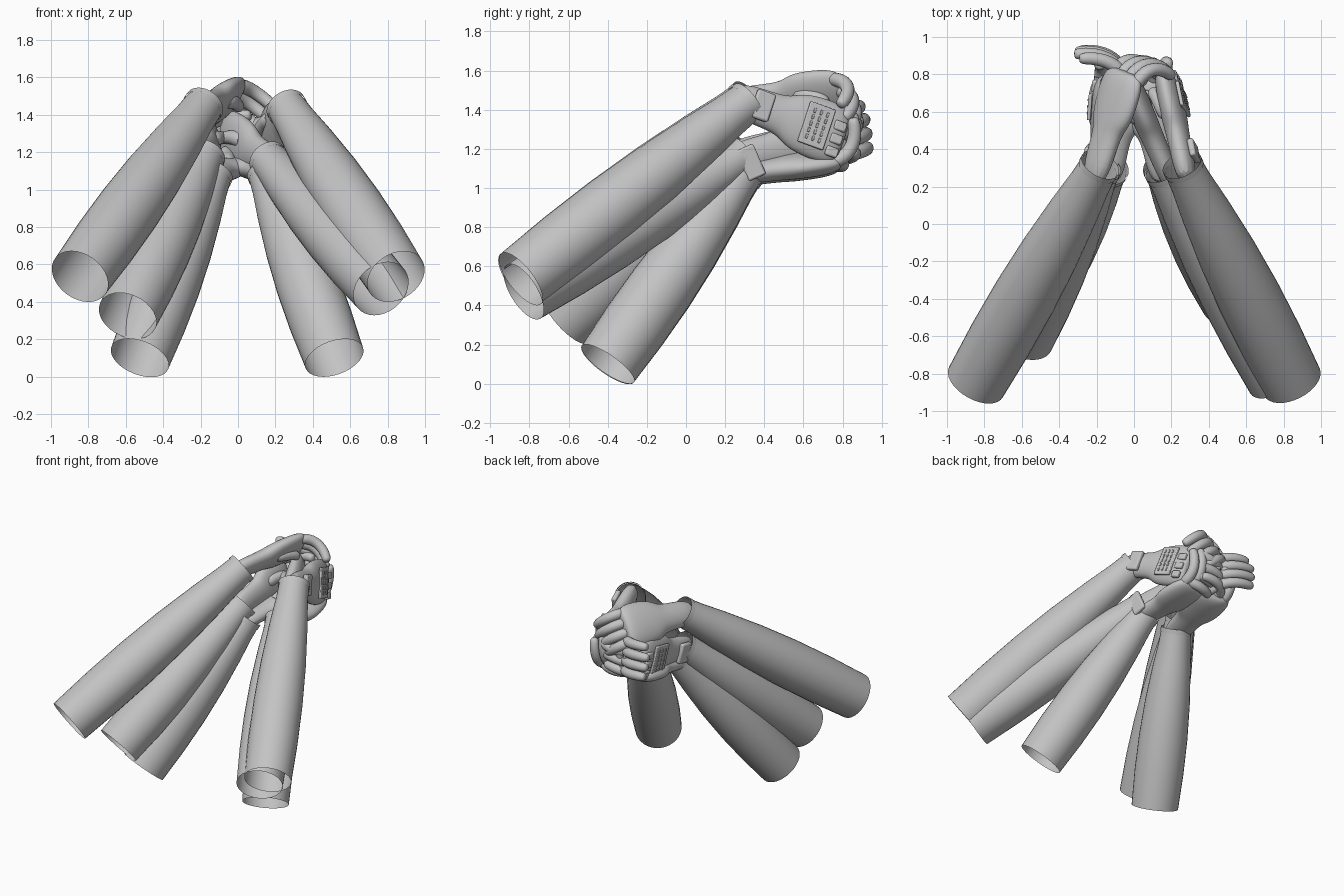
import bpy, bmesh, math
from mathutils import Vector, Matrix

if "Cube" in bpy.data.objects:
    bpy.data.objects.remove(bpy.data.objects["Cube"])

grey = bpy.data.materials.new("plain_grey")
grey.use_nodes = True
colour = (0.55, 0.55, 0.55, 1)
grey.diffuse_color = colour
grey.node_tree.nodes["Principled BSDF"].inputs["Base Color"].default_value = colour


def finish(bm, name, angle=40):
    bmesh.ops.recalc_face_normals(bm, faces=bm.faces)
    mesh = bpy.data.meshes.new(name)
    bm.to_mesh(mesh)
    bm.free()
    mesh.materials.append(grey)
    obj = bpy.data.objects.new(name, mesh)
    bpy.context.collection.objects.link(obj)
    bpy.ops.object.select_all(action="DESELECT")
    obj.select_set(True)
    bpy.context.view_layer.objects.active = obj
    bpy.ops.object.shade_smooth_by_angle(angle=math.radians(angle))
    return obj


def tube(name, points, radii, ref, sides=8, caps=True, subdivide=0):
    """Sweep an ellipse with (across, thick) radii along the points."""
    bm = bmesh.new()
    rings = []
    last = len(points) - 1
    for i, (p, r) in enumerate(zip(points, radii)):
        along = (points[min(i + 1, last)] - points[max(i - 1, 0)]).normalized()
        across = along.cross(ref).normalized()
        thick = across.cross(along)
        ring = []
        for k in range(sides):
            t = 2 * math.pi * k / sides
            ring.append(bm.verts.new(p + across * r[0] * math.cos(t) + thick * r[1] * math.sin(t)))
        rings.append(ring)
    for lo, hi in zip(rings, rings[1:]):
        for k in range(sides):
            j = (k + 1) % sides
            bm.faces.new((lo[k], lo[j], hi[j], hi[k]))
    if caps:
        bm.faces.new(rings[0])
        bm.faces.new(rings[-1])
    obj = finish(bm, name, 80)
    if subdivide:
        mod = obj.modifiers.new("rounding", "SUBSURF")
        mod.levels = mod.render_levels = subdivide


def plate(name, centre, axes, size):
    """Bevelled box whose axes are forward, across and outward."""
    bm = bmesh.new()
    bmesh.ops.create_cube(bm, size=1)
    rot = Matrix(axes).transposed().to_4x4()
    bm.transform(Matrix.Translation(centre) @ rot @ Matrix.Diagonal((*size, 1)))
    obj = finish(bm, name)
    mod = obj.modifiers.new("soft_edges", "BEVEL")
    mod.width = min(size) * 0.3
    mod.segments = 2


def sleeve(name, start, end, mouth):
    """Open sleeve that bulges at the forearm and narrows to the cuff."""
    profile = [(0, 1), (0.2, 1.05), (0.4, 1.04), (0.6, 0.96), (0.8, 0.81), (0.93, 0.68), (1, 0.64)]
    pts = [start.lerp(end, t) for t, _ in profile]
    radii = [(mouth * s, mouth * s) for _, s in profile]
    tube(name + "_sleeve", pts, radii, Vector((0, 0, 1)), 32, False)
    d = (end - start).normalized()
    r = mouth * 0.67
    tube(name + "_cuff_band", [end - d * 0.01, end + d * 0.025], [(r, r)] * 2,
         Vector((0, 0, 1)), 32, False)


def hand(name, wrist, knuckle, back, curl, panelled):
    f = (knuckle - wrist).normalized()
    n = (back - f * back.dot(f)).normalized()
    a = f.cross(n)
    if a.z < 0:
        a = -a
    length = (knuckle - wrist).length
    axes = (f, a, n) if f.cross(a).dot(n) > 0 else (f, -a, n)

    # palm and wrist in one smooth body
    shape = [(-0.25, 0.095, 0.06), (0.2, 0.1, 0.062), (0.38, 0.11, 0.065), (0.5, 0.16, 0.07),
             (0.85, 0.172, 0.07), (1, 0.15, 0.055), (1.04, 0.11, 0.03)]
    tube(name + "_palm", [wrist + f * length * t for t, _, _ in shape],
         [(w, h) for _, w, h in shape], n, 12, True, 2)

    def bend(angle):
        t = math.radians(angle)
        return f * math.cos(t) - n * math.sin(t)

    # curled fingers
    for i in range(4):
        off = (i - 1.5) * 0.072
        reach = 0.95 - 0.07 * abs(i - 1.7)
        p = knuckle + a * off - f * 0.05
        pts = [p]
        for step, share in ((0.09, 0.2), (0.08, 0.55), (0.07, 0.9), (0.06, 1.1), (0.05, 1.25), (0.015, 1.25)):
            p = p + bend(curl * share) * step * reach
            pts.append(p)
        radii = [(r, r) for r in (0.038, 0.042, 0.04, 0.039, 0.037, 0.034, 0.018)]
        tube(f"{name}_finger_{i + 1}", pts, radii, a, 8, True, 1)

    # thumb tucked along the palm
    base = wrist + f * length * 0.5 + a * 0.04 - n * 0.03
    steps = [base, base + f * 0.06 + a * 0.01 - n * 0.015, base + f * 0.13 - n * 0.035,
             base + f * 0.18 - a * 0.02 - n * 0.055, base + f * 0.19 - a * 0.02 - n * 0.06]
    tube(name + "_thumb", steps, [(r, r) for r in (0.05, 0.046, 0.04, 0.035, 0.015)], a + n * 0.3, 8, True, 1)

    # wrist module, ribbed back panel and knuckle pads
    if panelled:
        plate(name + "_wrist_module", wrist + f * length * 0.1 + n * 0.066, axes, (0.1, 0.15, 0.035))
        mid = wrist + f * length * 0.7 + n * 0.066
        plate(name + "_back_panel", mid, axes, (0.14, 0.22, 0.02))
        for row in range(3):
            for col in range(5):
                plate(f"{name}_rib_{row}_{col}", mid + f * (row - 1) * 0.035 + a * (col - 2) * 0.035 + n * 0.011,
                      axes, (0.012, 0.025, 0.01))
        for i in range(3):
            plate(f"{name}_knuckle_pad_{i + 1}", knuckle + a * (i - 1.4) * 0.07 - f * 0.03 + n * 0.052,
                  axes, (0.065, 0.05, 0.03))


# name, sleeve mouth, sleeve end, knuckles, back-of-hand direction, curl, mouth radius, panelled
arms = [
    ("right_upper", (-0.845, -0.845, 0.535), (-0.19, 0.3, 1.44), (-0.05, 0.8, 1.48), (-0.75, 0.3, 0.65), 88, 0.165, False),
    ("right_middle", (-0.59, -0.61, 0.325), (-0.18, 0.29, 1.17), (-0.15, 0.77, 1.25), (-1, 0.2, -0.1), 80, 0.162, True),
    ("right_lower", (-0.525, -0.4, 0.1), (-0.14, 0.29, 1.07), (-0.07, 0.76, 1.13), (0.1, 0, -1), 75, 0.163, False),
    ("left_upper", (0.845, -0.845, 0.535), (0.265, 0.3, 1.43), (0.17, 0.79, 1.26), (1, 0.3, 0.1), 85, 0.165, True),
    ("left_middle", (0.765, -0.83, 0.47), (0.17, 0.27, 1.15), (-0.06, 0.83, 1.28), (0.6, 0.7, 0.1), 55, 0.162, False),
    ("left_lower", (0.515, -0.4, 0.1), (0.16, 0.29, 1.08), (0.07, 0.76, 1.14), (-0.1, 0, -1), 75, 0.163, False),
]
for name, mouth, end, knuckle, back, curl, radius, panelled in arms:
    end = Vector(end)
    sleeve(name, Vector(mouth), end, radius)
    hand(name, end + Vector((0, 0.03, 0)), Vector(knuckle), Vector(back), curl, panelled)

# outer wrist module on the left middle arm
forward = Vector((-0.1, 0.9, 0.4)).normalized()
outward = Vector((1, 0.11, 0)).normalized()
outward = (outward - forward * outward.dot(forward)).normalized()
plate("left_middle_wrist_module", Vector((0.25, 0.33, 1.13)),
      (forward, outward.cross(forward), outward), (0.1, 0.17, 0.035))
